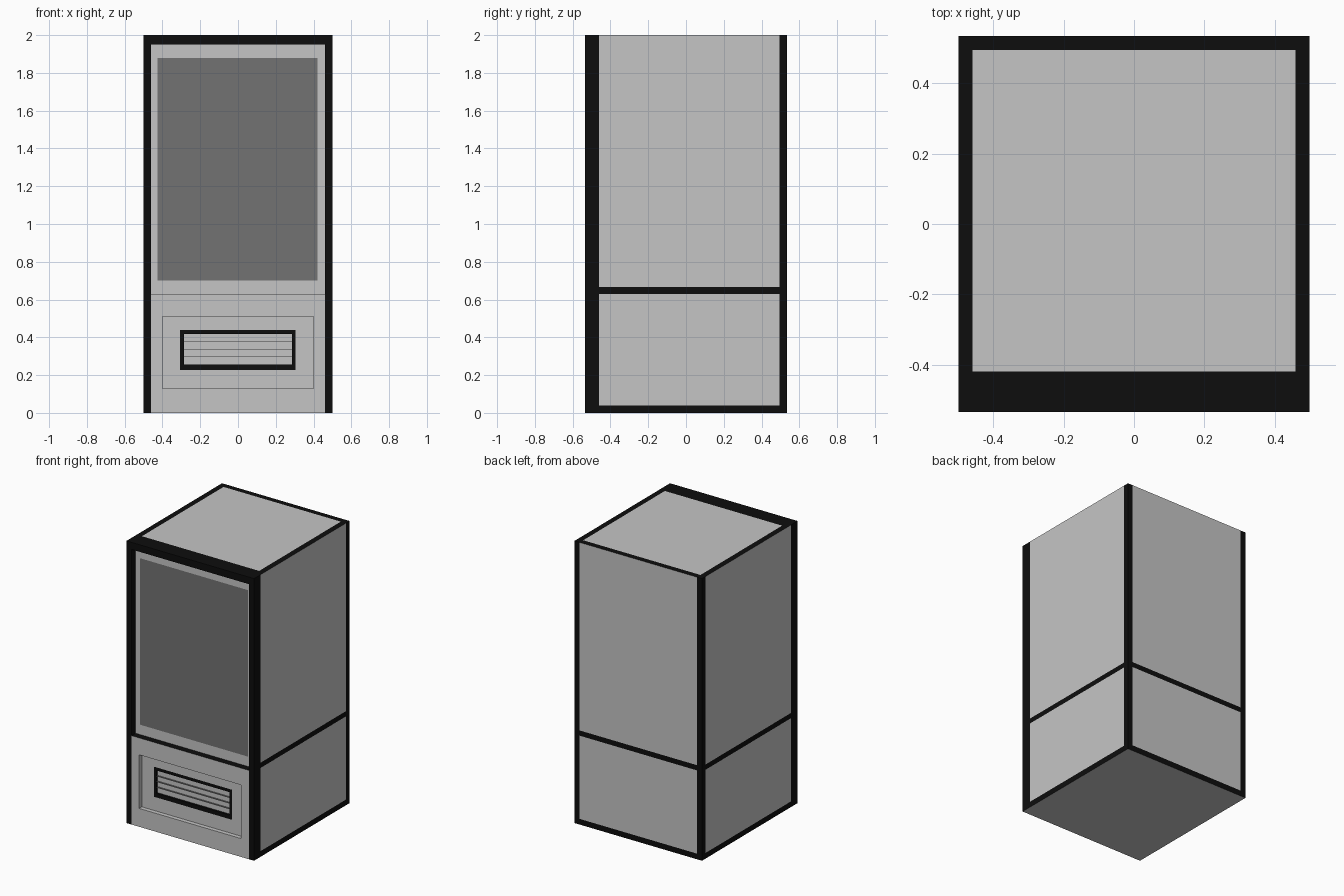
import bpy
import bmesh
from mathutils import Vector

cube = bpy.data.objects.get("Cube")
if cube:
    bpy.data.objects.remove(cube, do_unlink=True)


def material(name, value):
    m = bpy.data.materials.new(name)
    m.use_nodes = True
    colour = (value, value, value, 1)
    m.diffuse_color = colour
    bsdf = next(n for n in m.node_tree.nodes if n.type == 'BSDF_PRINCIPLED')
    bsdf.inputs["Base Color"].default_value = colour
    return m


GREY, BLACK, GLASS = 0, 1, 2
MATERIALS = [material("light_grey", 0.56), material("black", 0.004),
             material("smoked_glass", 0.17)]

# Overall size and frame widths
W, D, H = 0.5, 0.535, 2.0
BAR = 0.04
IN_X, IN_Y = W - BAR, D - BAR
FRONT_IN = -0.46
SHELF, SHELF_TOP = 0.63, 0.667


def box(name, x, y, z, mat, top=None, bottom=None, steps=()):
    """Box from ranges; steps cut nested rectangles into its front face."""
    bm = bmesh.new()
    bmesh.ops.create_cube(bm, size=1)
    for v in bm.verts:
        v.co = Vector([r[0] if c < 0 else r[1] for c, r in zip(v.co, (x, y, z))])
    bm.normal_update()
    for f in bm.faces:
        f.material_index = mat
        if f.normal.z > 0.5 and top is not None:
            f.material_index = top
        if f.normal.z < -0.5 and bottom is not None:
            f.material_index = bottom
    face = min(bm.faces, key=lambda f: f.calc_center_median().y)
    for rx, rz, depth, wall, floor in steps:
        # Inset the face to the rectangle, then push it inwards
        face = extrude(bm, face, face.material_index)
        c = face.calc_center_median()
        for v in face.verts:
            v.co.x = rx[0] if v.co.x < c.x else rx[1]
            v.co.z = rz[0] if v.co.z < c.z else rz[1]
        if depth:
            face = extrude(bm, face, wall)
            for v in face.verts:
                v.co.y += depth
        face.material_index = floor
    bmesh.ops.recalc_face_normals(bm, faces=bm.faces)
    mesh = bpy.data.meshes.new(name)
    bm.to_mesh(mesh)
    bm.free()
    for m in MATERIALS:
        mesh.materials.append(m)
    ob = bpy.data.objects.new(name, mesh)
    bpy.context.collection.objects.link(ob)
    return ob


def extrude(bm, face, side_mat):
    new = bmesh.ops.extrude_discrete_faces(bm, faces=[face])["faces"][0]
    for e in new.edges:
        for f in e.link_faces:
            if f != new:
                f.material_index = side_mat
    return new


# Corner posts, side rails and side panels
for side, s in (("left", 1), ("right", -1)):
    x = tuple(sorted((s * IN_X, s * W)))
    mid = (FRONT_IN, IN_Y)
    box(side + "_front_post", x, (-D, FRONT_IN), (0, H), BLACK, bottom=GREY)
    box(side + "_back_post", x, (IN_Y, D), (0, H), BLACK, bottom=GREY)
    box(side + "_bottom_rail", x, mid, (0, BAR), BLACK, bottom=GREY)
    box(side + "_middle_rail", x, mid, (SHELF, SHELF_TOP), BLACK)
    box(side + "_lower_panel", x, mid, (BAR, SHELF), GREY)
    box(side + "_upper_panel", x, mid, (SHELF_TOP, H), GREY, top=BLACK)

# Back rails and panels
span, back = (-IN_X, IN_X), (IN_Y, D)
box("back_bottom_rail", span, back, (0, BAR), BLACK, bottom=GREY)
box("back_middle_rail", span, back, (SHELF, SHELF_TOP), BLACK)
box("back_lower_panel", span, back, (BAR, SHELF), GREY)
box("back_upper_panel", span, back, (SHELF_TOP, H), GREY, top=BLACK)

# Top, base and front header
HEADER = 1.95
box("top_panel", span, (-0.42, IN_Y), (HEADER, H), GREY)
box("base_panel", span, (-0.45, IN_Y), (0, BAR), GREY)
box("front_header", span, (-D, -0.42), (HEADER, H), BLACK)

# Recessed door with its glass pane
box("door", span, (-0.49, -0.45), (SHELF, HEADER), GREY,
    steps=[((-0.425, 0.42), (0.7, 1.88), 0, GREY, GLASS)])

# Lower front panel: recess, black vent frame, vent floor
box("lower_front_panel", span, (-D, -0.45), (0, SHELF), GREY, top=BLACK,
    steps=[((-0.4, 0.4), (0.13, 0.51), 0.03, GREY, GREY),
           ((-0.307, 0.305), (0.227, 0.44), 0, GREY, BLACK),
           ((-0.287, 0.287), (0.255, 0.418), 0.015, BLACK, GREY)])

# Vent slats
for i in range(3):
    z = 0.295 + i * 0.04
    box("vent_slat_%d" % (i + 1), (-0.287, 0.287), (-0.502, -0.488),
        (z, z + 0.003), GREY, top=GLASS)
